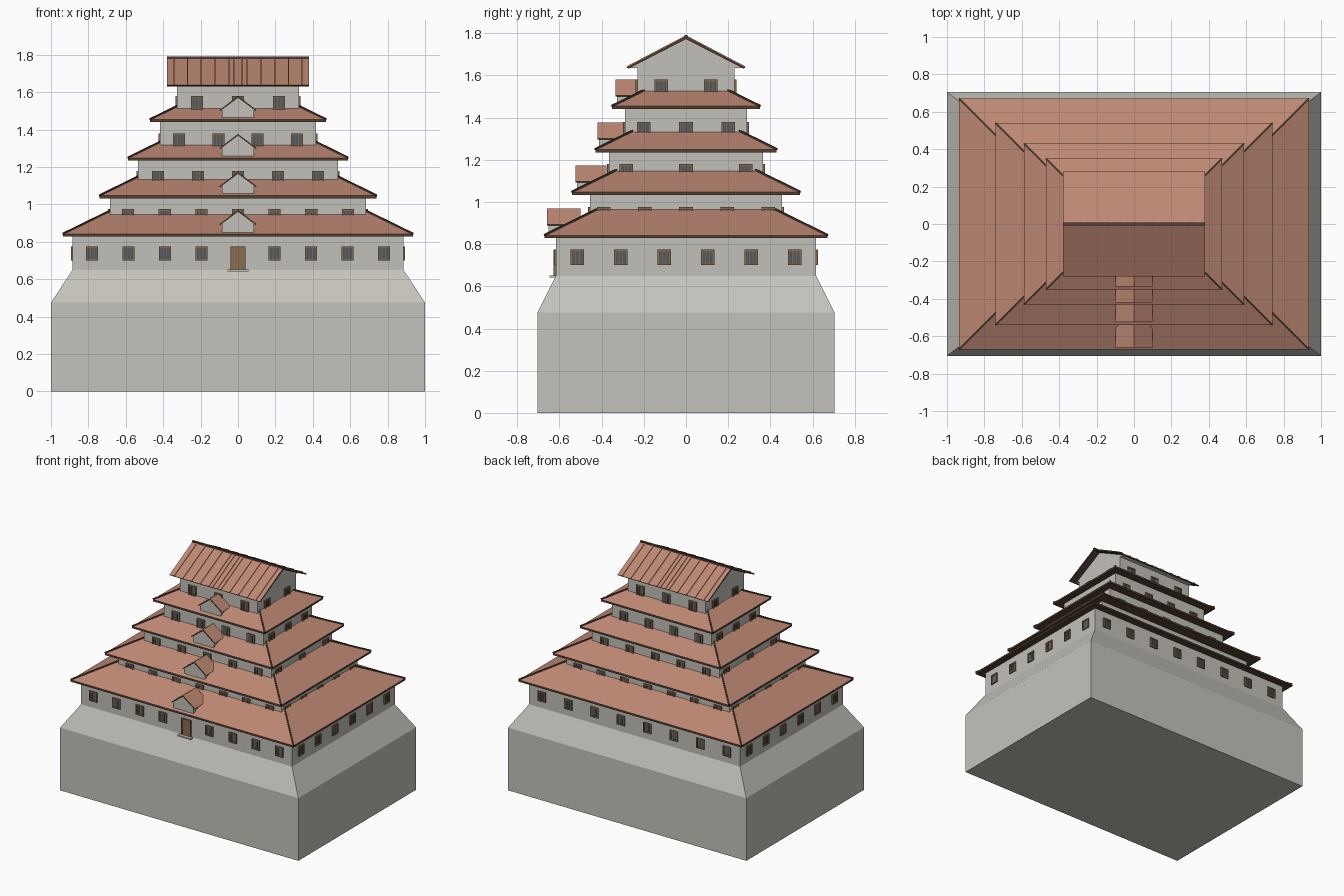
import bpy, bmesh
from mathutils import Vector, Matrix

if "Cube" in bpy.data.objects:
    bpy.data.objects.remove(bpy.data.objects["Cube"])

def mat(name, r, g, b):
    m = bpy.data.materials.new(name)
    m.diffuse_color = (r, g, b, 1)
    m.use_nodes = True
    m.node_tree.nodes["Principled BSDF"].inputs["Base Color"].default_value = m.diffuse_color
    return m

STONE = mat("stone", .56, .545, .50)
PLASTER = mat("plaster", .54, .53, .485)
TILE = mat("clay_tile", .51, .245, .17)
TRIM = mat("dark_wood", .085, .05, .032)
FRAME = mat("window_wood", .23, .14, .075)
GLASS = mat("dark_pane", .075, .095, .12)
DOOR = mat("door_wood", .25, .155, .08)

def finish(name, bm, *mats):
    bmesh.ops.recalc_face_normals(bm, faces=bm.faces)
    me = bpy.data.meshes.new(name)
    bm.to_mesh(me)
    bm.free()
    for m in mats:
        me.materials.append(m)
    ob = bpy.data.objects.new(name, me)
    bpy.context.collection.objects.link(ob)
    return ob

def add_box(bm, c, s, mi=0, rot=None):
    m = Matrix.Translation(c) @ (rot or Matrix()) @ Matrix.Diagonal((*s, 1))
    r = bmesh.ops.create_cube(bm, size=1, matrix=m)
    for f in {f for v in r["verts"] for f in v.link_faces}:
        f.material_index = mi

def add_beam(bm, p, q, w, h):
    # bar of width w and height h from p to q
    p, q = Vector(p), Vector(q)
    d = (q - p).normalized()
    side = d.cross(Vector((0, 0, 1))).normalized()
    rot = Matrix((d, side, side.cross(d))).transposed().to_4x4()
    add_box(bm, (p + q) / 2, ((q - p).length, w, h), 0, rot)

def lofted(name, rings, *mats):
    # stack of rectangles (half x, half y, z) joined by quads
    bm = bmesh.new()
    loops = [[bm.verts.new((sx * x, sy * y, z)) for sx, sy in ((-1, -1), (1, -1), (1, 1), (-1, 1))]
             for x, y, z in rings]
    for a, b in zip(loops, loops[1:]):
        for i in range(4):
            bm.faces.new((a[i], a[(i + 1) % 4], b[(i + 1) % 4], b[i]))
    bm.faces.new(loops[0][::-1])
    bm.faces.new(loops[-1])
    bmesh.ops.recalc_face_normals(bm, faces=bm.faces)
    if len(mats) > 1:  # upward faces keep first colour, others get the second
        for f in bm.faces:
            f.material_index = 0 if f.normal.z > .3 else 1
    return finish(name, bm, *mats)

def prism(name, pts, axis, a, b, *mats):
    # profile (u, z) extruded along axis from a to b
    bm = bmesh.new()
    put = (lambda u, z, t: (t, u, z)) if axis == "x" else (lambda u, z, t: (u, t, z))
    A = [bm.verts.new(put(u, z, a)) for u, z in pts]
    B = [bm.verts.new(put(u, z, b)) for u, z in pts]
    n = len(pts)
    for i in range(n):
        bm.faces.new((A[i], A[(i + 1) % n], B[(i + 1) % n], B[i]))
    bm.faces.new(A[::-1])
    bm.faces.new(B)
    bmesh.ops.recalc_face_normals(bm, faces=bm.faces)
    if len(mats) > 1:
        for f in bm.faces:
            f.material_index = 0 if f.normal.z > .3 else 1
    return finish(name, bm, *mats)

def chevron(half, z_eave, z_top, t):
    return [(-half, z_eave), (0, z_top), (half, z_eave),
            (half - t * .5, z_eave - t * .5), (0, z_top - t), (-half + t * .5, z_eave - t * .5)]

def row(n, step):
    return [(i - (n - 1) / 2) * step for i in range(n)]

# stone base
lofted("stone_base", [(1, .705, 0), (1, .705, .475), (.885, .617, .65)], STONE)

# storeys: wall half x, half y, bottom, top, window top, front / back / side window positions
storeys = [
    (.885, .617, .65, .835, .775, [x for x in row(9, .195) if abs(x) > .01], row(8, .222), row(6, .206)),
    (.685, .455, .84, 1.04, .975, row(7, .196), row(7, .196), row(5, .195)),
    (.535, .365, 1.04, 1.245, 1.18, row(5, .214), row(5, .214), row(3, .283)),
    (.417, .29, 1.24, 1.45, 1.38, row(4, .21), row(4, .21), row(3, .2)),
    (.325, .23, 1.45, 1.645, 1.58, row(3, .22), row(3, .22), row(2, .236)),
]

def add_window(bm, side, u, wx, wy, top):
    def plate(du, dz, w, h, out, mi):
        if side in "fb":
            s = -1 if side == "f" else 1
            add_box(bm, (u + du, s * wy, top - .0375 + dz), (w, 2 * out, h), mi)
        else:
            s = -1 if side == "l" else 1
            add_box(bm, (s * wx, u + du, top - .0375 + dz), (2 * out, w, h), mi)
    plate(0, 0, .05, .061, .004, 1)
    for s in (-1, 1):
        plate(s * .028, 0, .009, .075, .009, 0)
        plate(0, s * .033, .064, .009, .009, 0)
        plate(s * .009, 0, .005, .06, .007, 0)

for i, (wx, wy, z0, z1, top, front, back, side) in enumerate(storeys, 1):
    lofted(f"wall_{i}", [(wx, wy, z0), (wx, wy, z1)], PLASTER)
    bm = bmesh.new()
    for s, us in (("f", front), ("b", back), ("l", side), ("r", side)):
        for u in us:
            add_window(bm, s, u, wx, wy, top)
    finish(f"windows_{i}", bm, FRAME, GLASS)

# door, its frame and step
bm = bmesh.new()
add_box(bm, (0, -.617, .71), (.064, .012, .12), 0)
for s in (-1, 1):
    add_box(bm, (s * .036, -.617, .7125), (.009, .022, .125), 1)
add_box(bm, (0, -.617, .771), (.08, .022, .009), 1)
finish("door", bm, DOOR, FRAME)
bm = bmesh.new()
add_box(bm, (0, -.627, .646), (.11, .04, .01))
finish("door_step", bm, STONE)

# hipped skirt roofs with hip ridges: eave half x, half y, eave z
skirts = [(.935, .67, .828), (.74, .54, 1.033), (.588, .43, 1.235), (.47, .35, 1.44)]
for i, (ex, ey, z) in enumerate(skirts, 1):
    wx, wy = storeys[i][:2]
    d = ex - wx + .012
    zt = z + .014 + d * .49
    lofted(f"skirt_roof_{i}", [(ex, ey, z), (ex, ey, z + .014), (ex - d, ey - d, zt)], TILE, TRIM)
    bm = bmesh.new()
    for sx in (-1, 1):
        for sy in (-1, 1):
            add_beam(bm, (sx * ex, sy * ey, z + .015), (sx * (ex - d), sy * (ey - d), zt + .001), .01, .01)
    finish(f"hip_ridges_{i}", bm, TRIM)

# small front dormers: front y, back y, sill z
dormers = [(-.66, -.50, .85), (-.525, -.378, 1.053), (-.42, -.293, 1.257), (-.335, -.23, 1.46)]
for i, (y0, y1, z) in enumerate(dormers, 1):
    prism(f"dormer_body_{i}", [(-.085, z - .02), (.085, z - .02), (.085, z + .05), (0, z + .112), (-.085, z + .05)],
          "y", y0 + .008, y1, PLASTER)
    prism(f"dormer_roof_{i}", chevron(.1, z + .044, z + .12, .01), "y", y0, y1, TILE, TRIM)

# top gable roof
prism("top_gable", [(-.265, 1.636), (.265, 1.636), (0, 1.775)], "x", -.325, .325, PLASTER)
prism("top_roof", chevron(.28, 1.638, 1.785, .013), "x", -.38, .38, TILE, TRIM)
bm = bmesh.new()
for x in [s * (.02 + .0) for s in (-1, 1)] + [s * v for s in (-1, 1) for v in (.05, .123, .197, .27, .343)]:
    for s in (-1, 1):
        add_beam(bm, (x, s * .28, 1.639), (x, 0, 1.786), .008, .008)
finish("top_roof_ribs", bm, TILE)
bm = bmesh.new()
add_box(bm, (0, 0, 1.786), (.76, .014, .012))
finish("top_ridge", bm, TRIM)
